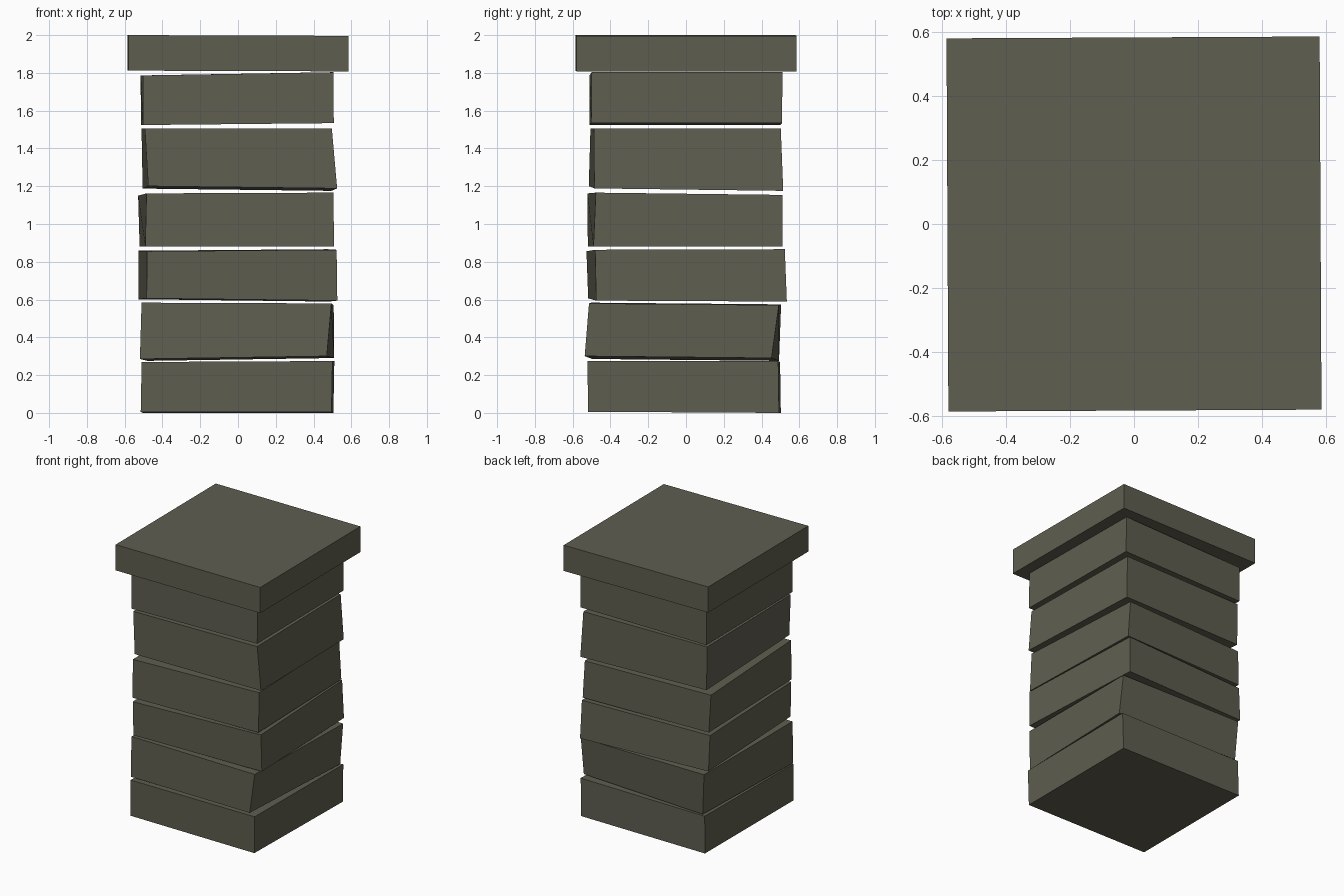
import bpy
import bmesh
from math import cos, sin

default_cube = bpy.data.objects.get("Cube")
if default_cube:
    bpy.data.objects.remove(default_cube, do_unlink=True)

# Single weathered stone colour
stone = bpy.data.materials.new("olive_grey_stone")
stone.use_nodes = True
stone_colour = (0.115, 0.112, 0.081, 1)
stone.diffuse_color = stone_colour
stone.node_tree.nodes["Principled BSDF"].inputs["Base Color"].default_value = stone_colour


def place_corner(vert, centre_x, centre_y, height, width, yaw, rise_x, rise_y):
    """Move a cube corner onto a square that is turned and slightly tilted."""
    side_x, side_y = vert.co.x, vert.co.y
    vert.co.x = centre_x + width * (side_x * cos(yaw) - side_y * sin(yaw))
    vert.co.y = centre_y + width * (side_x * sin(yaw) + side_y * cos(yaw))
    vert.co.z = height + rise_x * side_x + rise_y * side_y


def stone_block(name, lower, upper):
    """Uneven block spanning a lower and an upper square."""
    bm = bmesh.new()
    bmesh.ops.create_cube(bm, size=1)
    for vert in bm.verts:
        place_corner(vert, *(upper if vert.co.z > 0 else lower))
    mesh = bpy.data.meshes.new(name)
    bm.to_mesh(mesh)
    bm.free()
    mesh.materials.append(stone)
    block = bpy.data.objects.new(name, mesh)
    bpy.context.collection.objects.link(block)
    return block


# Each square: centre x, centre y, height, width, yaw, rise along x, rise along y
stone_block("base_block",
            lower=(-.005, -.008, .003, 1.01, -.01, 0, -.006),
            upper=(0, -.012, .272, 1.01, -.01, .005, 0))
stone_block("second_block",
            lower=(-.005, -.022, .288, .99, -.04, .015, -.01),
            upper=(-.002, -.005, .577, 1.005, -.012, -.004, -.009))
stone_block("third_block",
            lower=(0, .008, .598, 1.01, .042, -.012, -.005),
            upper=(-.003, -.002, .861, 1.005, .046, .008, .003))
stone_block("fourth_block",
            lower=(-.006, -.005, .88, 1, .03, 0, 0),
            upper=(-.012, -.005, 1.158, .99, .045, .004, -.012))
stone_block("fifth_block",
            lower=(.01, 0, 1.188, 1, .03, -.012, -.013),
            upper=(-.007, -.002, 1.505, .99, .018, 0, 0))
stone_block("sixth_block",
            lower=(-.003, -.002, 1.529, 1.01, .01, .01, 0),
            upper=(-.005, 0, 1.795, 1.01, .012, .017, 0))

# Wide capstone
stone_block("capstone",
            lower=(0, 0, 1.81, 1.165, .005, -.004, 0),
            upper=(0, 0, 1.998, 1.165, .005, -.004, 0))
